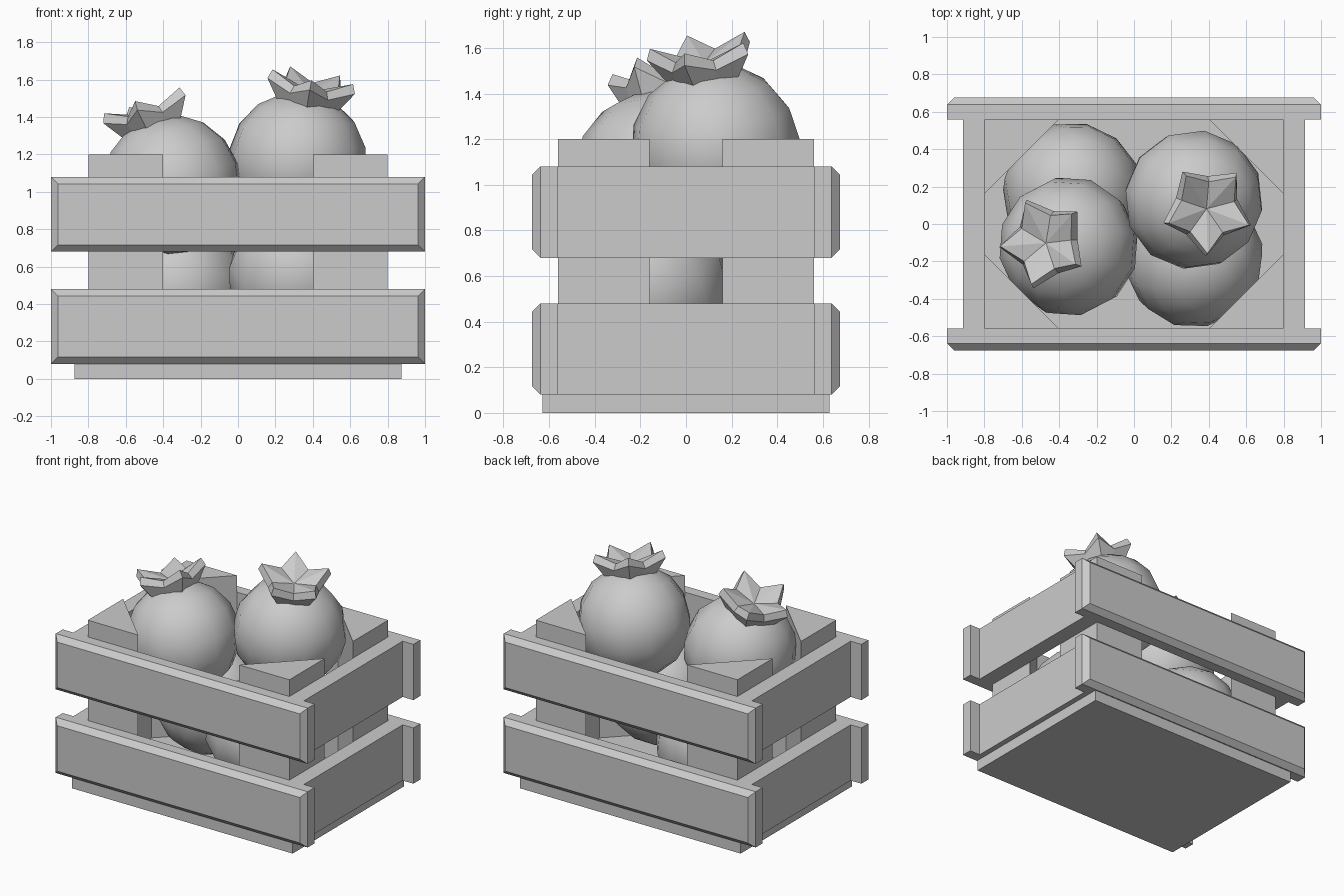
import bpy, bmesh
from math import sin, cos, pi, radians
from mathutils import Vector, Matrix

if "Cube" in bpy.data.objects:
    bpy.data.objects.remove(bpy.data.objects["Cube"])


def finish(name, bm, smooth=False):
    bmesh.ops.recalc_face_normals(bm, faces=bm.faces)
    me = bpy.data.meshes.new(name)
    bm.to_mesh(me)
    bm.free()
    for p in me.polygons:
        p.use_smooth = smooth
    ob = bpy.data.objects.new(name, me)
    bpy.context.collection.objects.link(ob)
    return ob


def box(name, lo, hi, bevel_side=0, width=0.037):
    """Box between two corners; optionally chamfer the rim of its -y or +y face."""
    lo, hi = Vector(lo), Vector(hi)
    bm = bmesh.new()
    bmesh.ops.create_cube(bm, size=1)
    bmesh.ops.scale(bm, vec=hi - lo, verts=bm.verts)
    bmesh.ops.translate(bm, vec=(lo + hi) / 2, verts=bm.verts)
    if bevel_side:
        y = hi.y if bevel_side > 0 else lo.y
        rim = [e for e in bm.edges if all(abs(v.co.y - y) < 1e-4 for v in e.verts)]
        bmesh.ops.bevel(bm, geom=rim, offset=width, segments=1, affect='EDGES')
    return finish(name, bm)


# Base board
box("base_board", (-0.875, -0.63, 0), (0.875, 0.63, 0.08))

# Slats: chamfered long ones front and back, plain short ones on the sides
for level, z in (("lower", 0.08), ("upper", 0.68)):
    for side, s in (("front", -1), ("back", 1)):
        y0, y1 = sorted((s * 0.56, s * 0.675))
        box(f"{level}_{side}_slat", (-1, y0, z), (1, y1, z + 0.4), s)
    for side, s in (("left", -1), ("right", 1)):
        x0, x1 = sorted((s * 0.8, s * 0.915))
        box(f"{level}_{side}_slat", (x0, -0.56, z), (x1, 0.56, z + 0.4))

# Triangular corner posts
for sx in (-1, 1):
    for sy in (-1, 1):
        bm = bmesh.new()
        tri = [(0.8, 0.56), (0.4, 0.56), (0.8, 0.16)]
        f = bm.faces.new([bm.verts.new((sx * x, sy * y, 0.08)) for x, y in tri])
        ext = bmesh.ops.extrude_face_region(bm, geom=[f], use_keep_orig=True)
        top = [g for g in ext["geom"] if isinstance(g, bmesh.types.BMVert)]
        bmesh.ops.translate(bm, vec=(0, 0, 1.12), verts=top)
        finish("corner_post", bm)


def placement(centre, axis, phase):
    tilt = Vector((0, 0, 1)).rotation_difference(Vector(axis)).to_matrix().to_4x4()
    return Matrix.Translation(centre) @ tilt @ Matrix.Rotation(radians(phase), 4, 'Z')


def fruit(name, m):
    bm = bmesh.new()
    bmesh.ops.create_uvsphere(bm, u_segments=12, v_segments=8, radius=0.375)
    finish(name, bm, True).matrix_world = m


def crown(name, m):
    """Five-pointed flaring calyx with a thick rim and a shallow bowl."""
    # each ring: tip radius, tip height, notch radius, notch height
    profile = [(0.17, 0.31, 0.15, 0.31), (0.25, 0.425, 0.175, 0.375),
               (0.23, 0.475, 0.15, 0.415)]
    bm = bmesh.new()
    rings = []
    for rt, ht, rn, hn in profile:
        ring = []
        for i in range(10):
            r, h = (rn, hn) if i % 2 else (rt, ht)
            ring.append(bm.verts.new((r * cos(i * pi / 5), r * sin(i * pi / 5), h)))
        rings.append(ring)
    bowl = bm.verts.new((0, 0, 0.385))
    for i in range(10):
        j = (i + 1) % 10
        for a, b in zip(rings, rings[1:]):
            bm.faces.new((a[i], a[j], b[j], b[i]))
        bm.faces.new((rings[-1][i], rings[-1][j], bowl))
    bm.faces.new(rings[0][::-1])
    finish(name, bm).matrix_world = m


# Fruit on top, with crowns
for side, c, axis, phase in (("left", (-0.35, -0.12, 1.04), (-0.33, 0.05, 1), 41),
                             ("right", (0.32, 0.13, 1.16), (0.18, -0.13, 1), 52)):
    m = placement(c, axis, phase)
    fruit(f"{side}_top_fruit", m)
    crown(f"{side}_top_crown", m)

# Fruit underneath
fruit("left_lower_fruit", placement((-0.33, 0.17, 0.49), (0.3, 0.5, 1), 20))
fruit("right_lower_fruit", placement((0.32, -0.18, 0.56), (0.2, -0.5, 1), 10))
